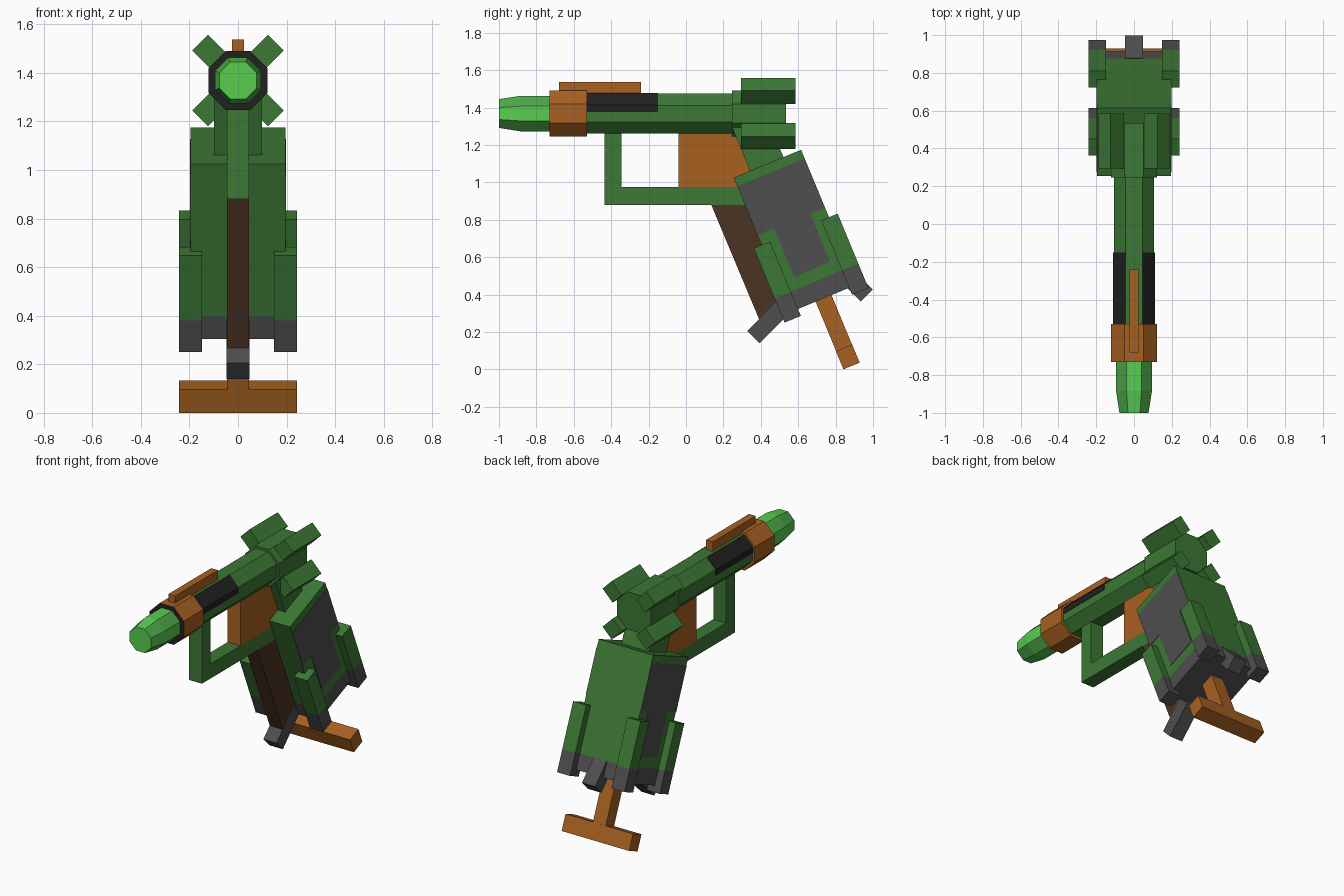
import bpy, bmesh, math
from mathutils import Matrix, Vector

if "Cube" in bpy.data.objects:
    bpy.data.objects.remove(bpy.data.objects["Cube"])


def srgb(r, g, b):
    f = lambda c: c / 12.92 if c <= 0.04045 else ((c + 0.055) / 1.055) ** 2.4
    return (f(r / 255), f(g / 255), f(b / 255), 1)


def material(name, *rgb):
    m = bpy.data.materials.new(name)
    m.diffuse_color = srgb(*rgb)
    m.use_nodes = True
    m.node_tree.nodes["Principled BSDF"].inputs["Base Color"].default_value = m.diffuse_color
    return m


GREEN = material("green", 60, 120, 53)
GREY = material("grey", 78, 78, 78)
BLACK = material("black", 33, 33, 33)
ORANGE = material("orange", 168, 97, 33)
BROWN = material("brown", 75, 51, 34)
BRIGHT = material("bright_green", 88, 205, 80)
MID = material("mid_green", 77, 168, 74)

AXIS_Z = 1.368                       # height of the barrel axis
TILT = math.radians(22.5)            # lean of the rear body
S, C = math.sin(TILT), math.cos(TILT)
CORNER = Vector((0.255, 1.025))      # front top corner of the body (y, z)
BACK, DOWN = Vector((C, S)), Vector((S, -C))


def local(u, d):
    """Body coordinates (u backward, d downward) to (y, z)."""
    return tuple(CORNER + BACK * u + DOWN * d)


def rect(u0, u1, d0, d1):
    return [local(u0, d0), local(u1, d0), local(u1, d1), local(u0, d1)]


def finish(bm, name, mats, mirror=False):
    bmesh.ops.recalc_face_normals(bm, faces=bm.faces)
    me = bpy.data.meshes.new(name)
    bm.to_mesh(me)
    bm.free()
    for m in mats:
        me.materials.append(m)
    ob = bpy.data.objects.new(name, me)
    bpy.context.collection.objects.link(ob)
    if mirror:
        ob.modifiers.new("mirror", 'MIRROR')
    return ob


def slab(name, yz, x0, x1, mat, mirror=False, grey_below=None):
    """Extrude a side profile across x; optionally grey past a body depth."""
    bm = bmesh.new()
    f = bm.faces.new([bm.verts.new((x0, y, z)) for y, z in yz])
    ext = bmesh.ops.extrude_face_region(bm, geom=[f])
    verts = [v for v in ext["geom"] if isinstance(v, bmesh.types.BMVert)]
    bmesh.ops.translate(bm, verts=verts, vec=(x1 - x0, 0, 0))
    mats = [mat]
    if grey_below is not None:
        y, z = local(0, grey_below)
        co, no = Vector((0, y, z)), Vector((0, S, -C))
        bmesh.ops.bisect_plane(bm, geom=bm.verts[:] + bm.edges[:] + bm.faces[:],
                               plane_co=co, plane_no=no)
        mats.append(GREY)
        for f in bm.faces:
            f.material_index = int((f.calc_center_median() - co).dot(no) > 1e-4)
    return finish(bm, name, mats, mirror)


def octagon(name, rings, mats, rule=None):
    """Eight-sided tube along y; rings are (y, apothem)."""
    bm = bmesh.new()
    loops = []
    for y, a in rings:
        r = a / math.cos(math.pi / 8)
        angs = [math.pi / 8 + k * math.pi / 4 for k in range(8)]
        loops.append([bm.verts.new((r * math.cos(t), y, AXIS_Z + r * math.sin(t)))
                      for t in angs])
    for a, b in zip(loops, loops[1:]):
        for k in range(8):
            bm.faces.new((a[k], a[(k + 1) % 8], b[(k + 1) % 8], b[k]))
    bm.faces.new(loops[0])
    bm.faces.new(loops[-1])
    bmesh.ops.recalc_face_normals(bm, faces=bm.faces)
    if rule:
        for f in bm.faces:
            f.material_index = rule(f)
    return finish(bm, name, mats)


# Barrel, muzzle collar with black front, glowing tip, rear housing
octagon("barrel", [(-0.60, 0.107), (0.30, 0.107)], [GREEN])
octagon("muzzle_collar", [(-0.73, 0.122), (-0.53, 0.122)], [ORANGE, BLACK],
        lambda f: int(f.normal.y < -0.9))
octagon("tip", [(-1.0, 0.077), (-0.885, 0.095), (-0.72, 0.095)], [BRIGHT, MID],
        lambda f: int(min(abs(f.normal.x), abs(f.normal.z)) > 0.3))
octagon("rear_housing", [(0.245, 0.122), (0.535, 0.122)], [GREEN])

# Black plates wrapping the upper sides of the barrel
bm = bmesh.new()
a, h = 0.110, 0.110 * math.tan(math.pi / 8)
i, j = 0.105, 0.105 * math.tan(math.pi / 8)
section = [(h, a), (a, h), (a, 0.007), (i, 0.007), (i, j), (j, i)]
f = bm.faces.new([bm.verts.new((x, -0.535, AXIS_Z + z)) for x, z in section])
ext = bmesh.ops.extrude_face_region(bm, geom=[f])
bmesh.ops.translate(bm, vec=(0, 0.385, 0),
                    verts=[v for v in ext["geom"] if isinstance(v, bmesh.types.BMVert)])
finish(bm, "barrel_plates", [BLACK], mirror=True)

# Four diagonal fins on the rear housing
for n in range(4):
    bm = bmesh.new()
    bmesh.ops.create_cube(bm, size=1)
    turn = Matrix.Rotation(math.pi / 4 + n * math.pi / 2, 4, 'Y')
    bm.transform(Matrix.Translation((0, 0.44, AXIS_Z)) @ turn
                 @ Matrix.Translation((0.17, 0, 0))
                 @ Matrix.Diagonal((0.102, 0.29, 0.092, 1)))
    finish(bm, f"housing_fin_{n + 1}", [GREEN])

# Top sight, guard loop and trigger block
W = 0.046
slab("sight", [(-0.68, 1.47), (-0.24, 1.47), (-0.24, 1.536), (-0.68, 1.536)],
     -0.024, 0.024, ORANGE)
slab("guard", [(-0.435, 1.27), (-0.435, 0.88), (0.33, 0.88), (0.33, 0.975),
               (-0.345, 0.975), (-0.345, 1.27)], -W, W, GREEN)
slab("trigger_block", [(-0.04, 0.974), (0.30, 0.974), (0.36, 1.06), (0.28, 1.265),
                       (-0.04, 1.265)], -W, W, ORANGE)

# Leaning body with neck, side panels and brown front grip
slab("body", rect(0, 0.39, 0, 0.78), -0.195, 0.195, GREEN, grey_below=0.68)
slab("neck", rect(0.095, 0.288, -0.25, 0.02), -0.098, 0.098, GREEN)
slab("side_panel", [local(u, d) for u, d in (
    (0, 0.05), (0.39, 0.05), (0.39, 0.335), (0.304, 0.335), (0.304, 0.613),
    (0.096, 0.613), (0.096, 0.335), (0, 0.335))], 0.193, 0.198, GREY, mirror=True)
slab("grip", [(0.135, 0.88), (0.33, 0.88), local(0.02, 0.775), local(-0.164, 0.775)],
     -W, W, BROWN)

# Corner fins with grey feet
slab("front_corner_fin", rect(-0.045, 0.049, 0.39, 0.82), 0.148, 0.242, GREEN,
     mirror=True, grey_below=0.68)
slab("rear_corner_fin", rect(0.345, 0.44, 0.39, 0.82), 0.148, 0.242, GREEN,
     mirror=True, grey_below=0.68)


# Splayed centre feet
def foot(name, y, z, side, length):
    end, axis = Vector((y, z)), Vector((side, -1)).normalized()
    n = Vector((-axis.y, axis.x)) * 0.046
    pts = [end + n, end - n, end - n - axis * length, end + n - axis * length]
    slab(name, [tuple(p) for p in pts], -W - 0.001, W + 0.001, GREY)


foot("front_foot", 0.360, 0.172, -1, 0.25)
foot("rear_foot", 0.966, 0.396, 1, 0.17)

# T-shaped handle below the body
slab("handle_shaft", rect(0.151, 0.243, 0.76, 1.08), -W, W, ORANGE)
slab("handle_bar", rect(0.15, 0.244, 1.067, 1.171), -0.242, 0.242, ORANGE)
